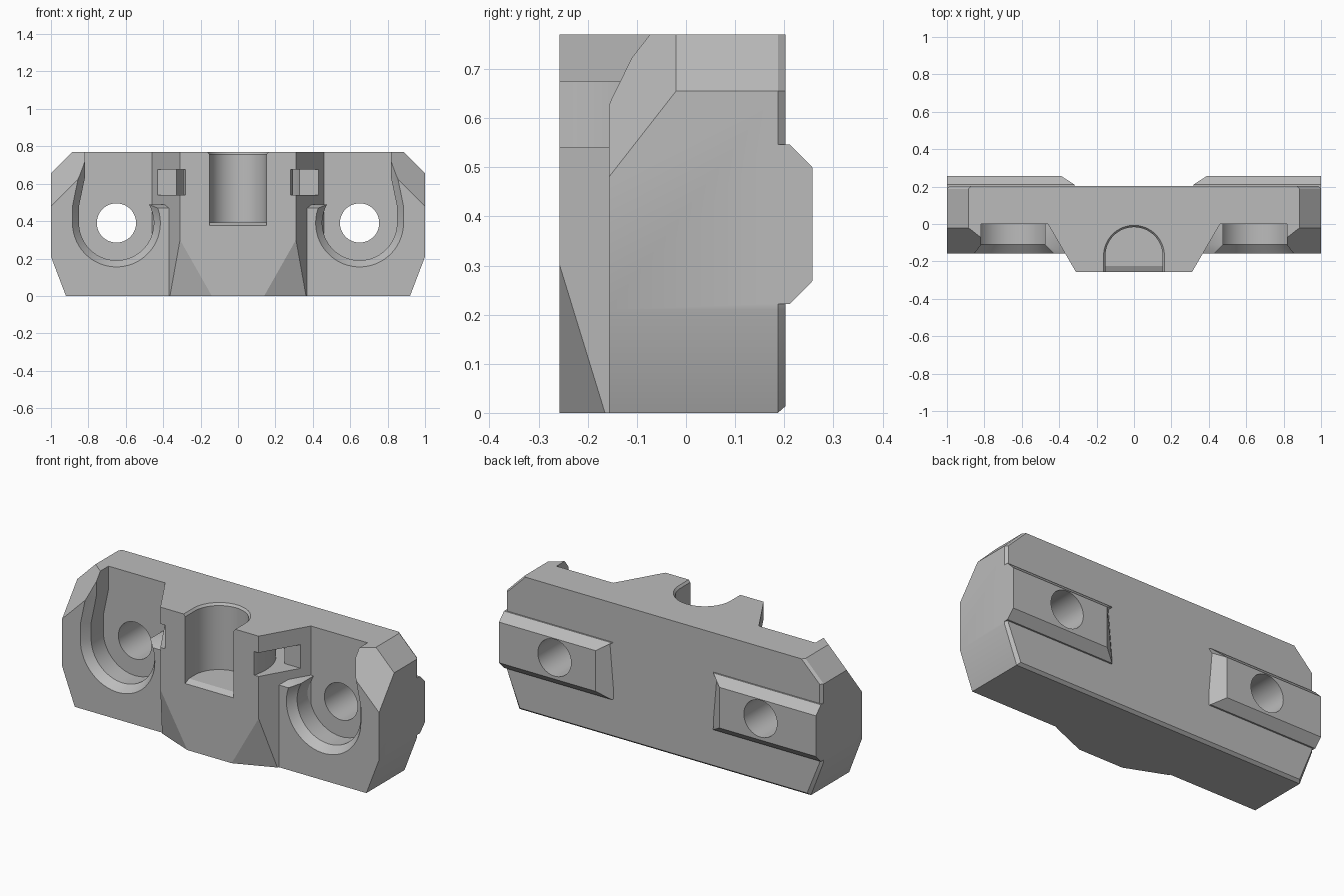
import bpy, bmesh, math
from mathutils import Vector

if "Cube" in bpy.data.objects:
    bpy.data.objects.remove(bpy.data.objects["Cube"])

grey = bpy.data.materials.new("plain_grey")
grey.diffuse_color = (0.5, 0.5, 0.5, 1)
grey.use_nodes = True
grey.node_tree.nodes["Principled BSDF"].inputs["Base Color"].default_value = grey.diffuse_color


def loft(name, loops, cuts=()):
    """Closed solid through equal-length loops, optionally trimmed by planes."""
    bm = bmesh.new()
    rings = [[bm.verts.new(p) for p in loop] for loop in loops]
    n = len(rings[0])
    for a, b in zip(rings, rings[1:]):
        for i in range(n):
            j = (i + 1) % n
            bm.faces.new((a[i], a[j], b[j], b[i]))
    bm.faces.new(rings[0])
    bm.faces.new(rings[-1])
    for co, no in cuts:
        res = bmesh.ops.bisect_plane(bm, geom=bm.verts[:] + bm.edges[:] + bm.faces[:],
                                     plane_co=co, plane_no=no, clear_outer=True)
        edges = [e for e in res["geom_cut"] if isinstance(e, bmesh.types.BMEdge)]
        bmesh.ops.edgeloop_fill(bm, edges=edges)
    bmesh.ops.recalc_face_normals(bm, faces=bm.faces[:])
    me = bpy.data.meshes.new(name)
    bm.to_mesh(me)
    bm.free()
    me.materials.append(grey)
    ob = bpy.data.objects.new(name, me)
    bpy.context.collection.objects.link(ob)
    return ob


def combine(target, tool, op):
    mod = target.modifiers.new("combine", 'BOOLEAN')
    mod.operation, mod.solver, mod.object = op, 'EXACT', tool
    bpy.context.view_layer.objects.active = target
    bpy.ops.object.modifier_apply(modifier=mod.name)
    bpy.data.objects.remove(tool)


def arc(cx, cy, r, a0, a1, n):
    return [(cx + r * math.cos(math.radians(a0 + (a1 - a0) * i / n)),
             cy + r * math.sin(math.radians(a0 + (a1 - a0) * i / n))) for i in range(n + 1)]


# Main plate: octagon-like outline, eased rear edges, slanted upper front corners
H = 0.77


def plate_loop(y, d):
    half = [(0.92 - d, d), (1 - d, 0.21), (1 - d, 0.655), (0.885 - d, H)]
    return [(x, y, z) for x, z in half] + [(-x, y, z) for x, z in reversed(half)]


corners = [(Vector((s, -0.157, 0.48)), Vector((s, -1.28, 1))) for s in (1, -1)]
body = loft("mount_body", [plate_loop(-0.157, 0), plate_loop(0.187, 0),
                           plate_loop(0.203, 0.014)], corners)

# Bolt pockets, open at the top with a chamfered mouth
CX, CZ = 0.65, 0.39


def pocket_loop(s, y, o):
    r, ledge = 0.2 + o, 0.49 - 0.6 * o
    a0 = 180 - math.degrees(math.asin((ledge - CZ) / r))
    pts = [(0.30, 0.85), (0.30, ledge)] + arc(CX, CZ, r, a0, 360, 32)
    pts += [(0.85 + o, 0.48), (0.817 + o, 0.64), (0.817 + o, 0.85)]
    return [(s * x, y, z) for x, z in pts]


for s in (1, -1):
    combine(body, loft("pocket_cutter", [pocket_loop(s, 0, 0), pocket_loop(s, -0.11, 0),
                                         pocket_loop(s, -0.157, 0.035),
                                         pocket_loop(s, -0.18, 0.052)]), 'DIFFERENCE')

# Central boss with tapered flanks and slanted lower corners
boss_plan = [(-0.31, -0.257), (0.31, -0.257), (0.46, 0), (0.46, 0.06), (-0.46, 0.06), (-0.46, 0)]
slants = []
for s in (1, -1):
    p = Vector((s * 0.14, -0.257, 0))
    no = (Vector((s * 0.31, -0.257, 0.30)) - p).cross(Vector((s * 0.383, -0.157, 0)) - p)
    slants.append((p, no if no.y < 0 else -no))
boss = loft("boss", [[(x, y, z) for x, y in boss_plan] for z in (0, H)], slants)
combine(body, boss, 'UNION')

# Rear locating rails with chamfered edges and inner ends
for s in (1, -1):
    rail = [(0.17, 0.222, 0.305), (0.212, 0.222, 0.32), (0.257, 0.268, 0.39),
            (0.257, 0.50, 0.39), (0.212, 0.546, 0.32), (0.17, 0.546, 0.305)]
    combine(body, loft("rail", [[(s * x, y, z) for y, z, x in rail],
                                [(s * 1.0, y, z) for y, z, x in rail]]), 'UNION')

# Bolt holes
for s in (1, -1):
    combine(body, loft("bolt_cutter", [[(x, y, z) for x, z in arc(s * CX, CZ, 0.105, 0, 352.5, 47)]
                                       for y in (-0.3, 0.4)]), 'DIFFERENCE')


# Vertical rod socket, open at the front, with chamfered rim and floor lip
def socket_loop(z, r):
    return [(x, y, z) for x, y in arc(0, -0.17, r, 0, 180, 32) + [(-r, -0.32), (r, -0.32)]]


combine(body, loft("socket_cutter", [socket_loop(0.392, 0.153), socket_loop(0.757, 0.153),
                                     socket_loop(0.79, 0.178)]), 'DIFFERENCE')
lip = [(-0.222, 0.393), (-0.31, 0.35), (-0.31, 0.42), (-0.222, 0.42)]
combine(body, loft("lip_cutter", [[(x, y, z) for y, z in lip] for x in (-0.153, 0.153)]), 'DIFFERENCE')

# Curved strap channel around the socket, opening on both boss flanks
strap = arc(0, -0.17, 0.295, -35, 215, 48) + [(-0.6, -0.339), (-0.6, -0.05)]
strap += arc(0, -0.17, 0.35, 160, 20, 32) + [(0.6, -0.05), (0.6, -0.339)]
combine(body, loft("strap_cutter", [[(x, y, z) for x, y in strap] for z in (0.54, 0.675)]), 'DIFFERENCE')

bpy.ops.object.select_all(action='DESELECT')
body.select_set(True)
bpy.context.view_layer.objects.active = body
bpy.ops.object.shade_smooth_by_angle(angle=math.radians(25))
